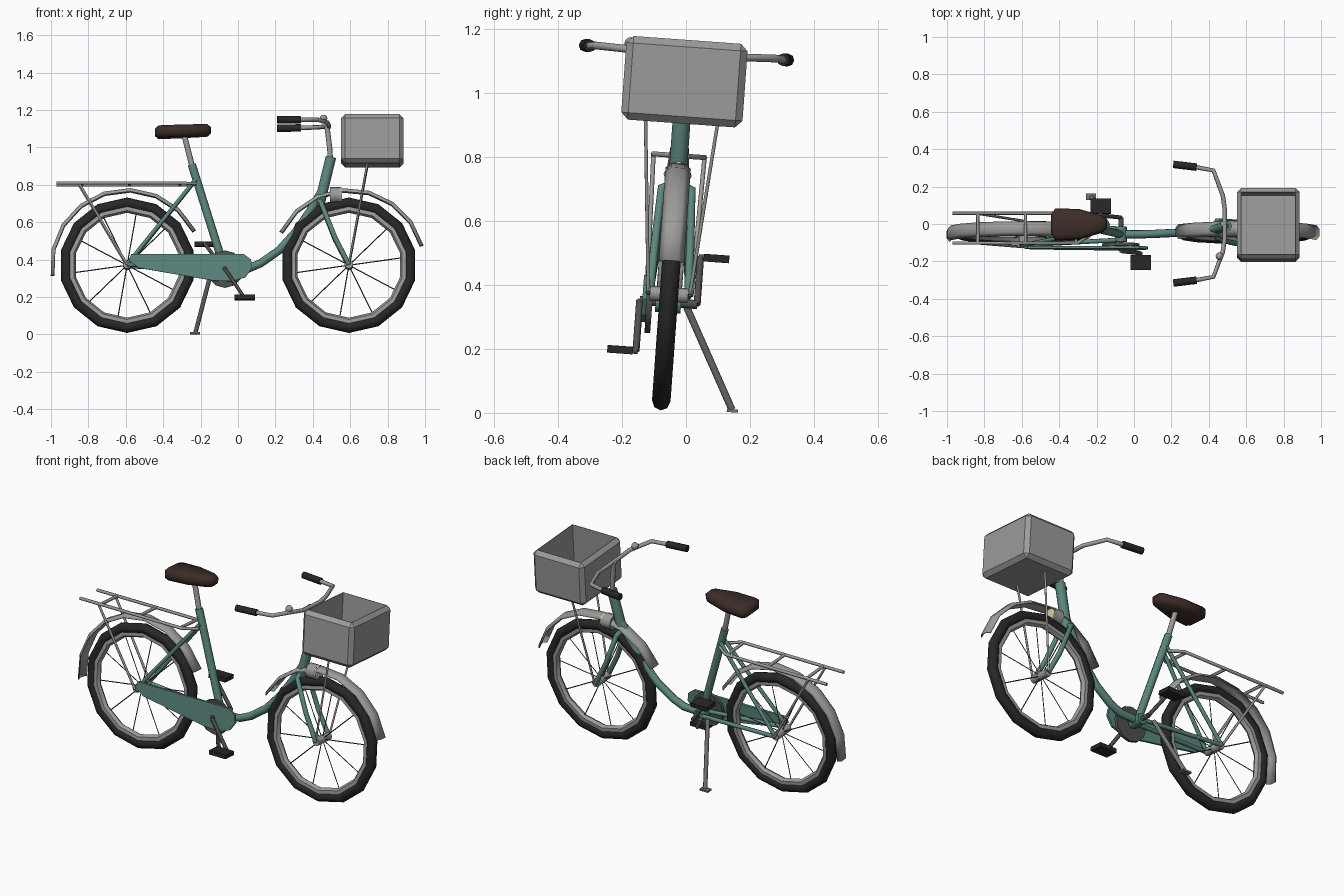
import bpy, bmesh, math
from mathutils import Matrix

if "Cube" in bpy.data.objects:
    bpy.data.objects.remove(bpy.data.objects["Cube"])

def material(name, *rgb):
    m = bpy.data.materials.new(name)
    m.diffuse_color = (*rgb, 1)
    m.use_nodes = True
    m.node_tree.nodes["Principled BSDF"].inputs["Base Color"].default_value = m.diffuse_color
    return m

GREEN = material("frame_green", 0.105, 0.245, 0.21)
GREY = material("dull_steel", 0.33, 0.335, 0.32)
STEEL = material("stand_steel", 0.17, 0.17, 0.17)
BLACK = material("rubber_black", 0.02, 0.02, 0.02)
DARK = material("dark_metal", 0.08, 0.08, 0.08)
LINING = material("basket_lining", 0.045, 0.048, 0.052)
BROWN = material("saddle_brown", 0.045, 0.025, 0.02)
CREAM = material("lens_cream", 0.70, 0.62, 0.42)

def add(name, mesh, mat=GREY):
    ob = bpy.data.objects.new(name, mesh)
    bpy.context.collection.objects.link(ob)
    mesh.materials.clear()
    mesh.materials.append(mat)
    return ob

def smooth(ob, angle=50):
    bpy.ops.object.select_all(action='DESELECT')
    ob.select_set(True)
    bpy.context.view_layer.objects.active = ob
    bpy.ops.object.shade_smooth_by_angle(angle=math.radians(angle))

def from_bm(name, bm, mat=GREY):
    bmesh.ops.recalc_face_normals(bm, faces=bm.faces[:])
    me = bpy.data.meshes.new(name)
    bm.to_mesh(me)
    bm.free()
    return add(name, me, mat)

def tubes(name, paths, r, mat=GREY, sides=8):
    """One mesh of capped tubes swept along point lists."""
    cu = bpy.data.curves.new(name + "_path", 'CURVE')
    cu.dimensions = '3D'
    cu.bevel_depth = r
    cu.bevel_resolution = sides // 2 - 2
    cu.use_fill_caps = True
    for pts in paths:
        sp = cu.splines.new('POLY')
        sp.points.add(len(pts) - 1)
        for p, c in zip(sp.points, pts):
            p.co = (*c, 1)
    tmp = bpy.data.objects.new(name + "_tmp", cu)
    bpy.context.collection.objects.link(tmp)
    dg = bpy.context.evaluated_depsgraph_get()
    me = bpy.data.meshes.new_from_object(tmp.evaluated_get(dg))
    bpy.data.objects.remove(tmp)
    bpy.data.curves.remove(cu)
    ob = add(name, me, mat)
    smooth(ob, 65)
    return ob

def both(*pts):
    """A path and its mirror image across the bike's midplane."""
    return [list(pts), [(x, -y, z) for x, y, z in pts]]

def prism(name, pts, vec, mat, bevel=0):
    bm = bmesh.new()
    f = bm.faces.new([bm.verts.new(p) for p in pts])
    ext = bmesh.ops.extrude_face_region(bm, geom=[f], use_keep_orig=True)
    new = [v for v in ext['geom'] if isinstance(v, bmesh.types.BMVert)]
    bmesh.ops.translate(bm, verts=new, vec=vec)
    if bevel:
        bmesh.ops.recalc_face_normals(bm, faces=bm.faces[:])
        rim = [e for e in bm.edges if max(len(q.verts) for q in e.link_faces) > 4]
        bmesh.ops.bevel(bm, geom=rim, offset=bevel, segments=1, affect='EDGES')
    return from_bm(name, bm, mat)

def box(name, centre, size, mat=GREY):
    bm = bmesh.new()
    bmesh.ops.create_cube(bm, size=1, matrix=Matrix.Translation(centre) @ Matrix.Diagonal((*size, 1)))
    return from_bm(name, bm, mat)

def ring(name, x, major, minor, minor_seg, mat=GREY):
    bpy.ops.mesh.primitive_torus_add(
        location=(x, 0, HZ), rotation=(math.pi / 2, math.pi / 2, 0), major_segments=14,
        minor_segments=minor_seg, major_radius=major, minor_radius=minor)
    ob = bpy.context.object
    ob.name = name
    ob.data.materials.append(mat)
    smooth(ob)

def fender(name, x, a0, a1, n):
    bm = bmesh.new()
    rows = []
    for i in range(n + 1):
        a = math.radians(a0 + (a1 - a0) * i / n)
        rows.append([bm.verts.new((x + (0.41 + d) * math.cos(a), y, HZ + (0.41 + d) * math.sin(a)))
                     for y, d in ((-0.038, -0.016), (-0.02, 0), (0.02, 0), (0.038, -0.016))])
    for r, s in zip(rows, rows[1:]):
        for j in range(3):
            bm.faces.new((r[j], r[j + 1], s[j + 1], s[j]))
    ob = from_bm(name, bm)
    smooth(ob)
    mod = ob.modifiers.new("thickness", 'SOLIDIFY')
    mod.thickness = 0.005
    mod.offset = 0

HX, HZ = 0.593, 0.37          # wheel hubs at x = +-HX
BB = (-0.07, 0, 0.345)        # crank axle

# wheels
for tag, x in (("front", HX), ("rear", -HX)):
    ring(tag + "_tire", x, 0.334, 0.029, 8, BLACK)
    ring(tag + "_rim", x, 0.303, 0.022, 6)
    tubes(tag + "_hub", [[(x, -0.06, HZ), (x, 0.06, HZ)]], 0.023)
    spokes = []
    for i in range(10):
        a = math.radians(8 + 36 * i)
        spokes.append([(x, 0, HZ), (x + 0.29 * math.cos(a), 0, HZ + 0.29 * math.sin(a))])
    tubes(tag + "_spokes", spokes, 0.003, DARK, 4)
fender("front_fender", HX, 15, 154, 7)
fender("rear_fender", -HX, 188, 27, 8)

# frame
tubes("main_tube", [[BB, (0.05, 0, 0.35), (0.12, 0, 0.38), (0.22, 0, 0.45),
                     (0.31, 0, 0.55), (0.385, 0, 0.66), (0.455, 0, 0.78)]], 0.022, GREEN)
tubes("seat_tube", [[BB, (-0.247, 0, 0.91)]], 0.022, GREEN)
tubes("head_tube", [[(0.436, 0, 0.70), (0.497, 0, 0.95)]], 0.028, GREEN)
tubes("bracket_shell", [[(BB[0], -0.04, BB[2]), (BB[0], 0.04, BB[2])]], 0.032, GREEN)
tubes("seat_stays", both((-0.225, 0.018, 0.83), (-HX, 0.06, HZ)), 0.011, GREEN)
tubes("chain_stays", both((-0.08, 0.03, 0.345), (-HX, 0.06, HZ)), 0.012, GREEN)
tubes("fork_blades", both((0.436, 0, 0.72), (0.445, 0.048, 0.70), (0.52, 0.056, 0.51),
                          (HX, 0.06, HZ)), 0.014, GREEN)

# saddle
tubes("seat_post", [[(-0.24, 0, 0.88), (-0.288, 0, 1.07)]], 0.015)
half = [(-0.445, 0.05), (-0.42, 0.085), (-0.29, 0.08), (-0.17, 0.045), (-0.145, 0.022)]
outline = half + [(x, -y) for x, y in reversed(half)]
saddle = prism("saddle", [(x, y, 1.055 + 0.04 * (x + 0.3)) for x, y in outline],
               (0, 0, 0.065), BROWN, 0.018)
smooth(saddle)

# steering
tubes("stem", [[(0.494, 0, 0.94), (0.49, 0, 1.0), (0.475, 0, 1.12)]], 0.014)
arm = [(0.485, 0.08, 1.115), (0.475, 0.15, 1.125), (0.425, 0.285, 1.13), (0.32, 0.305, 1.128)]
tubes("handlebar", [arm[::-1] + [(x, -y, z) for x, y, z in arm]], 0.012)
tubes("grips", both((0.335, 0.303, 1.128), (0.21, 0.318, 1.128)), 0.02, BLACK)
bm = bmesh.new()
bmesh.ops.create_uvsphere(bm, u_segments=8, v_segments=6, radius=0.021,
                          matrix=Matrix.Translation((0.457, -0.175, 1.143)))
smooth(from_bm("bell", bm))

# basket, chamfered outside and hollowed from the top with a dark lining
bm = bmesh.new()
bmesh.ops.create_cube(bm, size=1, matrix=Matrix.Translation((0.718, 0, 1.037))
                      @ Matrix.Diagonal((0.335, 0.38, 0.262, 1)))
bmesh.ops.bevel(bm, geom=bm.edges[:], offset=0.022, segments=1, affect='EDGES')
top = max(bm.faces, key=lambda f: f.calc_center_median().z)
bmesh.ops.inset_region(bm, faces=[top], thickness=0.004)
floor = bmesh.ops.extrude_discrete_faces(bm, faces=[top])['faces'][0]
bmesh.ops.translate(bm, verts=floor.verts[:], vec=(0, 0, -0.235))
for f in {q for e in floor.edges for q in e.link_faces}:
    f.material_index = 1
basket = from_bm("basket", bm)
basket.data.materials.append(LINING)
tubes("basket_stays", both((HX, 0.065, HZ), (0.693, 0.113, 0.915)), 0.006, GREY, 6)

# headlight
tubes("headlight", [[(0.492, 0, 0.745), (0.548, 0, 0.745)]], 0.044)
tubes("headlight_lens", [[(0.546, 0, 0.745), (0.557, 0, 0.745)]], 0.043, CREAM)

# rear rack
rack = both((-0.97, 0.08, 0.805), (-0.3, 0.08, 0.805), (-0.225, 0.025, 0.805))
rack += [[(x, -0.08, 0.805), (x, 0.08, 0.805)] for x in (-0.835, -0.58, -0.31)]
tubes("rack", rack, 0.009, GREY, 6)
tubes("rack_stays", both((-HX, 0.07, HZ), (-0.85, 0.08, 0.805)), 0.007, GREY, 6)

# drivetrain
guard = [(-0.57, 0.425), (0.03, 0.425), (0.07, 0.395), (0.075, 0.35), (0.04, 0.30),
         (-0.03, 0.278), (-0.13, 0.282), (-0.53, 0.35), (-0.585, 0.39)]
prism("chain_guard", [(x, -0.082, z) for x, z in guard], (0, 0.014, 0), GREEN)
tubes("chainring", [[(BB[0], -0.068, BB[2]), (BB[0], -0.05, BB[2])]], 0.1, DARK, 12)
tubes("crank_axle", [[(BB[0], -0.09, BB[2]), (BB[0], 0.09, BB[2])]], 0.014, DARK)
for tag, s, dx, dz in (("near", -1, 0.105, -0.158), ("far", 1, -0.108, 0.148)):
    px, pz = BB[0] + dx, BB[2] + dz
    tubes(tag + "_crank", [[(BB[0], s * 0.09, BB[2]), (px, s * 0.09, pz)],
                           [(px, s * 0.085, pz), (px, s * 0.12, pz)]], 0.011, DARK, 6)
    box(tag + "_pedal", (px, s * 0.14, pz), (0.11, 0.08, 0.024), BLACK)

# kickstand
tubes("kickstand", [[(-0.14, 0.05, 0.35), (-0.227, 0.222, 0.026)]], 0.012, STEEL)
box("kickstand_foot", (-0.23, 0.224, 0.022), (0.055, 0.035, 0.01), STEEL)

# lean the whole bike onto its kickstand
lean = Matrix.Translation((0, -0.08, 0.001)) @ Matrix.Rotation(math.radians(-4.15), 4, 'X')
bpy.context.view_layer.update()
for ob in bpy.context.scene.objects:
    ob.matrix_world = lean @ ob.matrix_world
